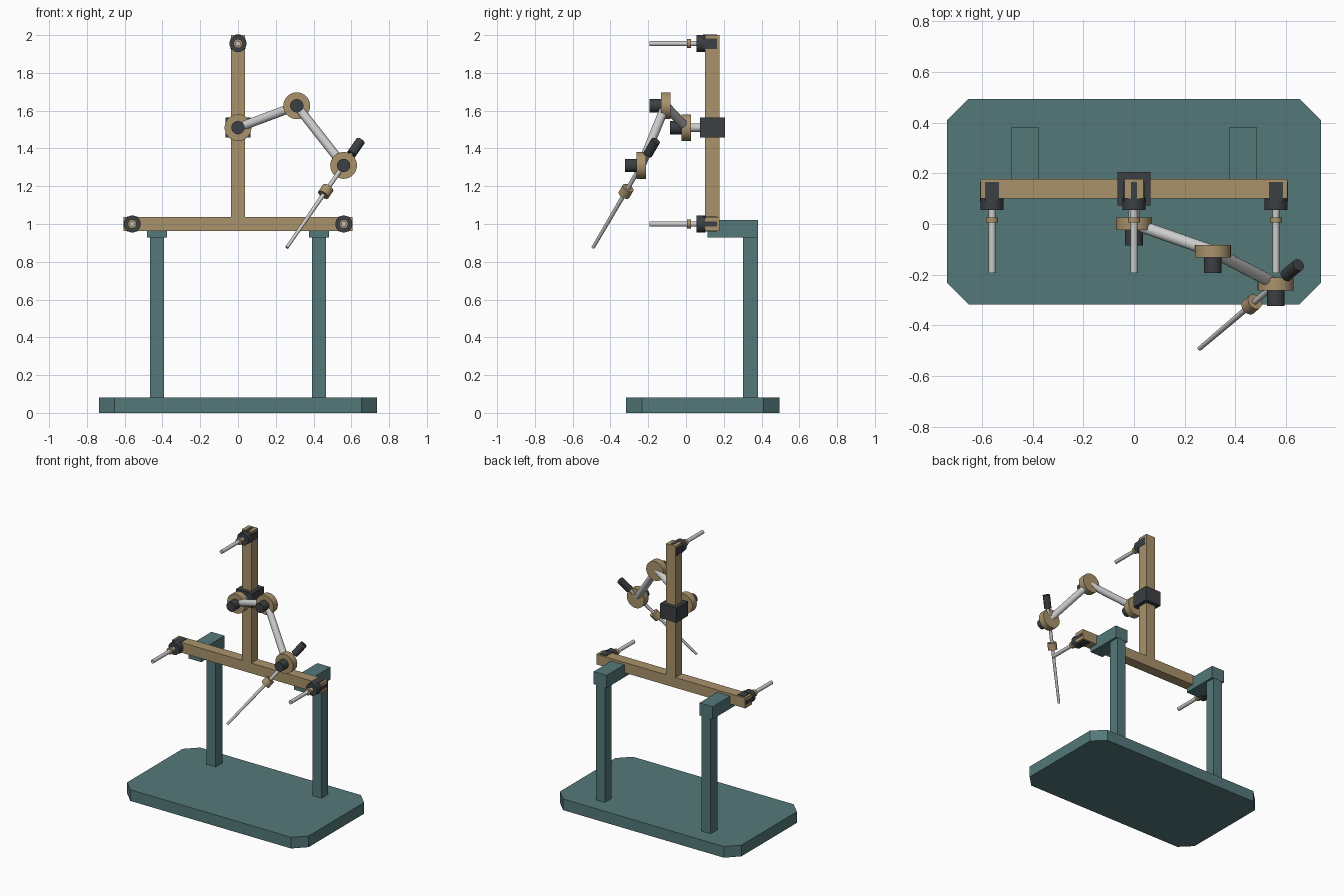
import bpy, bmesh, math
from mathutils import Vector

if "Cube" in bpy.data.objects:
    bpy.data.objects.remove(bpy.data.objects["Cube"])


def material(name, rgb):
    m = bpy.data.materials.new(name)
    m.diffuse_color = (*rgb, 1)
    m.use_nodes = True
    m.node_tree.nodes["Principled BSDF"].inputs["Base Color"].default_value = m.diffuse_color
    return m


TEAL = material("teal_paint", (0.09, 0.19, 0.195))
GOLD = material("tan_metal", (0.40, 0.29, 0.15))
DARK = material("dark_grip", (0.045, 0.05, 0.055))


def finish(name, bm, mat, smooth=False):
    bmesh.ops.recalc_face_normals(bm, faces=bm.faces)
    me = bpy.data.meshes.new(name)
    bm.to_mesh(me)
    bm.free()
    ob = bpy.data.objects.new(name, me)
    bpy.context.collection.objects.link(ob)
    if mat:
        me.materials.append(mat)
    if smooth:
        bpy.ops.object.select_all(action='DESELECT')
        ob.select_set(True)
        bpy.context.view_layer.objects.active = ob
        bpy.ops.object.shade_smooth_by_angle(angle=math.radians(35))
    return ob


def box(name, lo, hi, mat):
    lo, hi = Vector(lo), Vector(hi)
    bm = bmesh.new()
    bmesh.ops.create_cube(bm, size=1)
    for v in bm.verts:
        v.co = v.co * (hi - lo) + (lo + hi) / 2
    return finish(name, bm, mat)


def rod(name, a, b, r1, mat=None, r2=None, sides=32):
    a, b = Vector(a), Vector(b)
    bm = bmesh.new()
    bmesh.ops.create_cone(bm, cap_ends=True, segments=sides, radius1=r1,
                          radius2=r1 if r2 is None else r2, depth=(b - a).length)
    rot = (b - a).to_track_quat('Z', 'Y')
    for v in bm.verts:
        v.co = rot @ v.co + (a + b) / 2
    return finish(name, bm, mat, True)


# Base plate with clipped corners
X, Y0, Y1, C = 0.737, -0.317, 0.494, 0.084
outline = [(-X + C, Y0), (X - C, Y0), (X, Y0 + C), (X, Y1 - C),
           (X - C, Y1), (-X + C, Y1), (-X, Y1 - C), (-X, Y0 + C)]
bm = bmesh.new()
face = bm.faces.new([bm.verts.new((x, y, 0)) for x, y in outline])
top = bmesh.ops.extrude_face_region(bm, geom=[face])
for v in top['geom']:
    if isinstance(v, bmesh.types.BMVert):
        v.co.z = 0.082
finish("base_plate", bm, TEAL)

# Posts and their forward brackets
for side, s in (("left", -1), ("right", 1)):
    cx = 0.43 * s
    box(side + "_post", (cx - 0.037, 0.303, 0.08), (cx + 0.037, 0.38, 0.94), TEAL)
    box(side + "_bracket", (cx - 0.053, 0.113, 0.928), (cx + 0.053, 0.382, 1.02), TEAL)

# T-shaped frame
FY0, FY1 = 0.1, 0.177
box("cross_bar", (-0.605, FY0, 0.962), (0.605, FY1, 1.037), GOLD)
box("upright_bar", (-0.038, FY0, 1.037), (0.038, FY1, 2.0), GOLD)


# Pin holders: chuck with lugs gripping the bar end, collar and pin
def pin_holder(name, x, z, end):
    end = Vector(end)
    across = Vector((end.z, 0, end.x))
    c = Vector((x, 0, z))
    rod(name + "_chuck", (x, 0.055, z), (x, 0.104, z), 0.045, DARK)
    rod(name + "_pin", (x, 0.06, z), (x, -0.193, z), 0.0135)
    rod(name + "_collar", (x, 0.006, z), (x, 0.026, z), 0.024, GOLD)
    for i, (d, w, reach) in enumerate(((across, 0.028, 0.041), (-across, 0.028, 0.041),
                                       (end, 0.012, 0.047))):
        d = Vector(d)
        t = Vector((abs(d.z), 0, abs(d.x))) * w
        p, q = c + d * 0.025 - t, c + d * reach + t
        lo = [min(m, n) for m, n in zip(p, q)]
        hi = [max(m, n) for m, n in zip(p, q)]
        lo[1], hi[1] = 0.09, 0.165
        box(f"{name}_lug_{i}", lo, hi, DARK)


pin_holder("left", -0.56, 1.0, (-1, 0, 0))
pin_holder("right", 0.56, 1.0, (1, 0, 0))
pin_holder("upper", 0, 1.955, (0, 0, 1))

# Sliding clamp on the upright
box("slide_clamp", (-0.066, 0.073, 1.457), (0.066, 0.206, 1.565), DARK)
rod("clamp_stub", (0, 0.08, 1.51), (0, 0.02, 1.51), 0.022)

# Jointed arm: discs with knobs, linked by tubes
joints = [Vector((0, 0.001, 1.51)), Vector((0.311, -0.108, 1.626)), Vector((0.559, -0.237, 1.31))]
names = ("shoulder", "elbow", "wrist")
for name, j in zip(names, joints):
    rod(name + "_disc", j + Vector((0, 0.025, 0)), j - Vector((0, 0.025, 0)), 0.071, GOLD)
    rod(name + "_knob", j - Vector((0, 0.02, 0)), j - Vector((0, 0.086, 0)), 0.035, DARK)
rod("upper_link", joints[0], joints[1], 0.024)
rod("lower_link", joints[1], joints[2], 0.024)

# Pointer through the wrist with grip and collar
w = joints[2]
d = Vector((-0.302, -0.256, -0.437)).normalized()
rod("pointer_shaft", w - d * 0.1, w + d * 0.19, 0.0115)
rod("pointer_needle", w + d * 0.18, w + d * 0.587, 0.0115, r2=0.009)
rod("pointer_collar", w + d * 0.16, w + d * 0.21, 0.032, GOLD)
rod("pointer_grip", w - d * 0.08, w - d * 0.175, 0.025, DARK)
